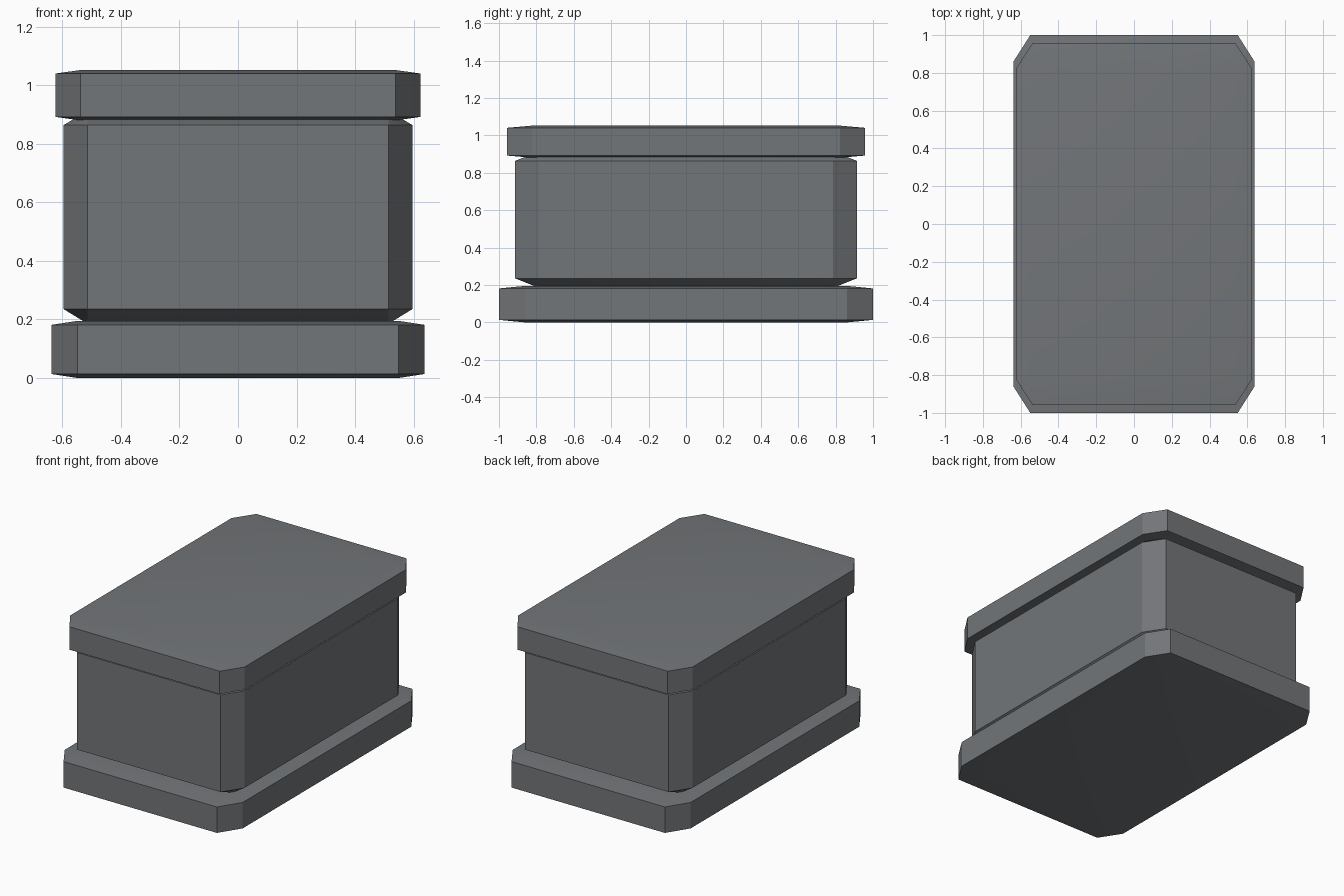
import bpy
import bmesh
from mathutils import Vector

if "Cube" in bpy.data.objects:
    bpy.data.objects.remove(bpy.data.objects["Cube"], do_unlink=True)

# Single slate grey finish
slate = bpy.data.materials.new("slate_grey")
slate.use_nodes = True
colour = (0.17, 0.18, 0.19, 1)
slate.diffuse_color = colour
slate.node_tree.nodes["Principled BSDF"].inputs["Base Color"].default_value = colour


def bevelled_block(name, half_x, half_y, bottom, top, bevel=0.138):
    """Cube bevelled first, then stretched so the chamfers follow its proportions."""
    bm = bmesh.new()
    bmesh.ops.create_cube(bm, size=2)
    bmesh.ops.bevel(bm, geom=bm.edges[:], offset=bevel, offset_type='OFFSET',
                    segments=1, affect='EDGES')
    bmesh.ops.scale(bm, vec=Vector((half_x, half_y, (top - bottom) / 2)), verts=bm.verts)
    bmesh.ops.recalc_face_normals(bm, faces=bm.faces)
    mesh = bpy.data.meshes.new(name)
    bm.to_mesh(mesh)
    bm.free()
    mesh.materials.append(slate)
    obj = bpy.data.objects.new(name, mesh)
    obj.location.z = (top + bottom) / 2
    bpy.context.collection.objects.link(obj)
    bpy.ops.object.select_all(action='DESELECT')
    obj.select_set(True)
    bpy.context.view_layer.objects.active = obj
    bpy.ops.object.shade_smooth_by_angle(angle=0.44)
    return obj


# Wide foot slab, chest body, overhanging lid
bevelled_block("base", 0.637, 1.0, 0.0, 0.195)
bevelled_block("body", 0.596, 0.913, 0.185, 0.914)
bevelled_block("lid", 0.624, 0.956, 0.88, 1.052)
